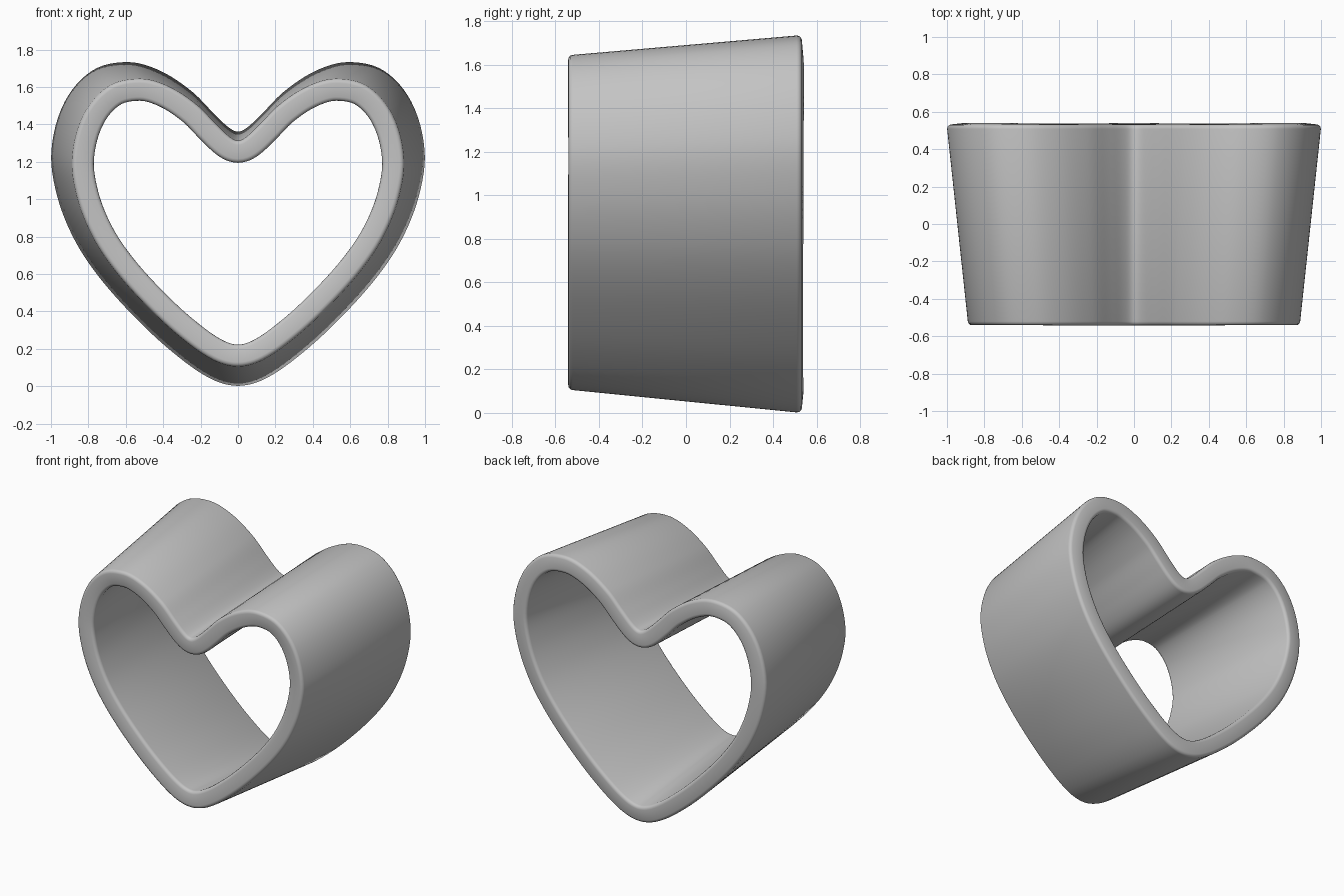
import bpy
from mathutils import Vector

cube = bpy.data.objects.get("Cube")
if cube:
    bpy.data.objects.remove(cube, do_unlink=True)

# Half outline of the wide back rim (x, z), from notch to tip
HALF = [(0, 1.362), (0.05, 1.385), (0.13, 1.46), (0.25, 1.58), (0.42, 1.69),
        (0.59, 1.735), (0.78, 1.69), (0.93, 1.52), (1.0, 1.26), (0.97, 1.02),
        (0.88, 0.79), (0.75, 0.59), (0.56, 0.375), (0.35, 0.18), (0.15, 0.04), (0, 0.0)]
STEPS = 6            # curve samples per outline point
FRONT_SCALE = 0.885  # the front rim is smaller
CENTRE_Z = 0.93
FRONT_Y, BACK_Y = -0.543, 0.53
WALL = 0.118


def smooth_loop(points, steps):
    """Closed Catmull-Rom curve through the points."""
    n, out = len(points), []
    for i in range(n):
        a, b, c, d = (points[(i + k) % n] for k in (-1, 0, 1, 2))
        # scale tangents to the segment so uneven spacing stays smooth
        seg = (c - b).length
        tb = (c - a).normalized() * seg
        tc = (d - b).normalized() * seg
        for s in range(steps):
            t = s / steps
            out.append(b * (2*t**3 - 3*t**2 + 1) + tb * (t**3 - 2*t**2 + t)
                       + c * (3*t**2 - 2*t**3) + tc * (t**3 - t**2))
    return out


# Mirror the half outline into a closed heart
right = [Vector(p) for p in HALF]
left = [Vector((-p.x, p.y)) for p in right[-2:0:-1]]
heart = smooth_loop(right + left, STEPS)
n = len(heart)

# Tapered outer wall between the two rims
back = [(p.x, BACK_Y, p.y) for p in heart]
front = [(p.x * FRONT_SCALE, FRONT_Y, CENTRE_Z + (p.y - CENTRE_Z) * FRONT_SCALE) for p in heart]
faces = [(i, (i + 1) % n, n + (i + 1) % n, n + i) for i in range(n)]
mesh = bpy.data.meshes.new("heart_ring")
mesh.from_pydata(back + front, [], faces)
# Make the normals face outwards
top = max(mesh.polygons, key=lambda f: f.center.z)
if top.normal.z < 0:
    mesh.flip_normals()
ring = bpy.data.objects.new("heart_ring", mesh)
bpy.context.collection.objects.link(ring)

# Grey material
grey = bpy.data.materials.new("grey")
grey.use_nodes = True
colour = (0.55, 0.55, 0.55, 1)
grey.diffuse_color = colour
grey.node_tree.nodes["Principled BSDF"].inputs["Base Color"].default_value = colour
mesh.materials.append(grey)

# Wall thickness inwards, then softened rims
solid = ring.modifiers.new("wall", 'SOLIDIFY')
solid.thickness = WALL
solid.offset = -1
solid.use_even_offset = True
bevel = ring.modifiers.new("soft_rims", 'BEVEL')
bevel.width = 0.022
bevel.segments = 3
bevel.limit_method = 'ANGLE'
bevel.angle_limit = 0.9

bpy.context.view_layer.objects.active = ring
ring.select_set(True)
for m in ("wall", "soft_rims"):
    bpy.ops.object.modifier_apply(modifier=m)
bpy.ops.object.shade_smooth_by_angle(angle=0.6)
